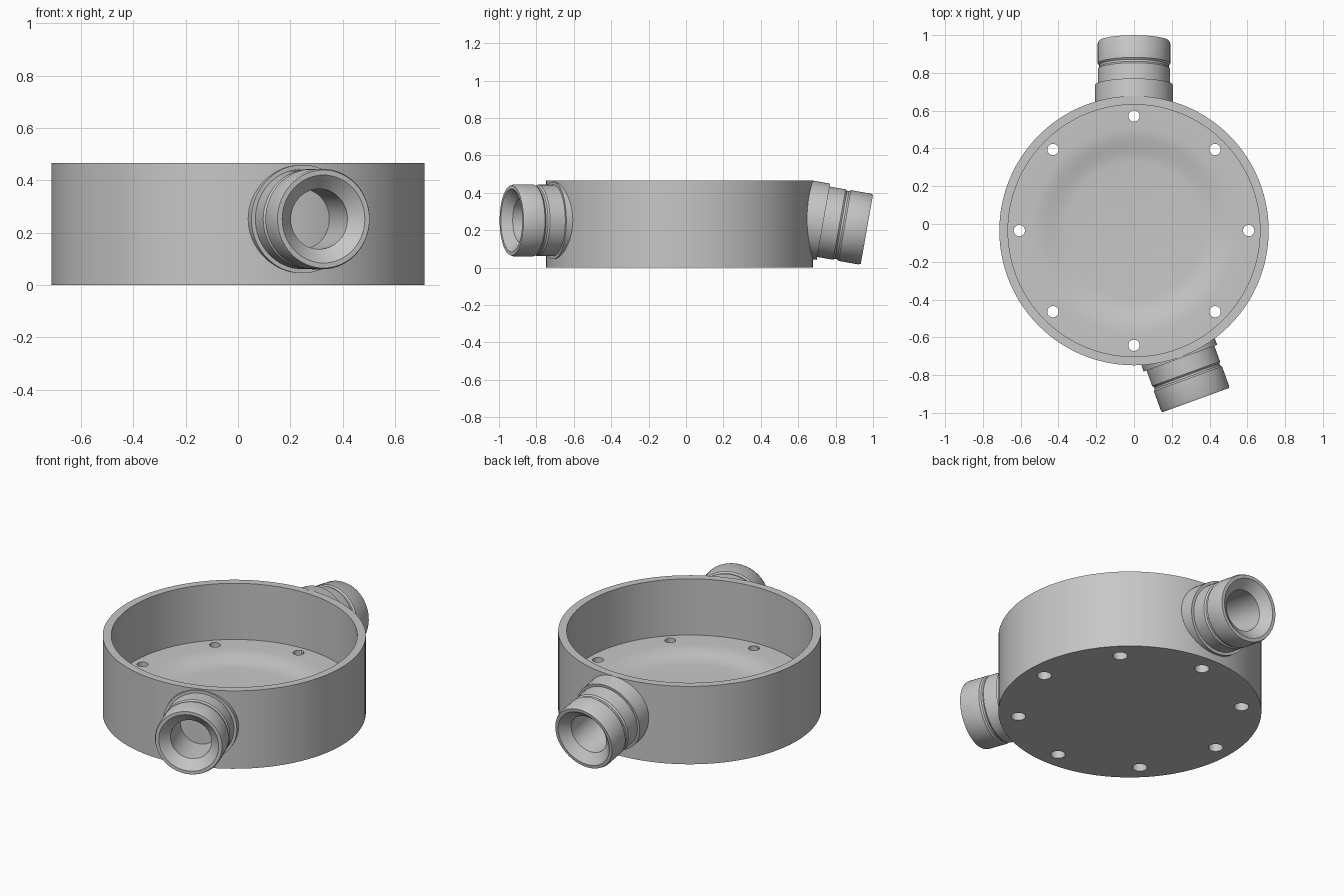
import bpy
import bmesh
import math
from mathutils import Matrix, Vector

cube = bpy.data.objects.get("Cube")
if cube:
    bpy.data.objects.remove(cube, do_unlink=True)

CENTRE_Y = -0.035
BODY_R, INNER_R, HEIGHT, FLOOR = 0.713, 0.667, 0.466, 0.13

grey = bpy.data.materials.new("plain grey")
grey.use_nodes = True
grey.diffuse_color = (0.57, 0.57, 0.57, 1)
grey.node_tree.nodes["Principled BSDF"].inputs["Base Color"].default_value = (0.57, 0.57, 0.57, 1)


def cylinder(name, radius, z0, z1, x=0, y=CENTRE_Y, sides=128):
    bpy.ops.mesh.primitive_cylinder_add(vertices=sides, radius=radius, depth=z1 - z0,
                                        location=(x, y, (z0 + z1) / 2))
    obj = bpy.context.object
    obj.name = name
    return obj


def revolve(name, profile, sides, matrix, ring):
    # Spin (z, radius) points; a ring profile joins its ends, others get flat caps
    bm = bmesh.new()
    loops = []
    for z, r in profile:
        angles = [math.tau * i / sides for i in range(sides)]
        loops.append([bm.verts.new((r * math.cos(a), r * math.sin(a), z)) for a in angles])
    pairs = list(zip(loops, loops[1:]))
    if ring:
        pairs.append((loops[-1], loops[0]))
    else:
        bm.faces.new(loops[0])
        bm.faces.new(loops[-1])
    for low, high in pairs:
        for i in range(sides):
            j = (i + 1) % sides
            bm.faces.new((low[i], low[j], high[j], high[i]))
    bmesh.ops.recalc_face_normals(bm, faces=bm.faces)
    mesh = bpy.data.meshes.new(name)
    bm.to_mesh(mesh)
    bm.free()
    mesh.transform(matrix)
    obj = bpy.data.objects.new(name, mesh)
    bpy.context.collection.objects.link(obj)
    return obj


def cut(obj, cutter):
    mod = obj.modifiers.new("cut", 'BOOLEAN')
    mod.operation = 'DIFFERENCE'
    mod.solver = 'EXACT'
    mod.object = cutter
    bpy.context.view_layer.objects.active = obj
    bpy.ops.object.modifier_apply(modifier=mod.name)
    bpy.data.objects.remove(cutter, do_unlink=True)


def finish(obj):
    obj.data.materials.clear()
    obj.data.materials.append(grey)
    bpy.ops.object.select_all(action='DESELECT')
    obj.select_set(True)
    bpy.context.view_layer.objects.active = obj
    bpy.ops.object.shade_smooth_by_angle(angle=math.radians(25))


def hose_port(name, end, direction):
    # Wall profile: (height behind the open end, radius)
    profile = [(0, 0.168), (0, 0.187), (-0.012, 0.192), (-0.12, 0.192), (-0.129, 0.184),
               (-0.14, 0.184), (-0.149, 0.191), (-0.236, 0.191), (-0.236, 0.207),
               (-0.40, 0.207), (-0.40, 0.115), (-0.048, 0.115)]
    turn = Vector(direction).to_track_quat('Z', 'Y').to_matrix().to_4x4()
    obj = revolve(name, profile, 64, Matrix.Translation(end) @ turn, True)
    # Trim the port where it meets the round housing
    cut(obj, cylinder("port_trimmer", BODY_R - 0.01, -0.5, 1))
    finish(obj)


# Open round housing whose floor dips gently in the middle
housing = cylinder("housing", BODY_R, 0, HEIGHT)
dish = []
for i in range(7):
    t = i / 6
    dish.append((FLOOR - 0.03 * (1 - t * t * (3 - 2 * t)), 0.36 + 0.18 * t))
cavity = dish + [(FLOOR, INNER_R), (1, INNER_R)]
cut(housing, revolve("cavity", cavity, 128, Matrix.Translation((0, CENTRE_Y, 0)), False))

# Ring of bolt holes through the floor, widened from below
for i in range(8):
    a = math.tau * i / 8
    x, y = 0.607 * math.cos(a), CENTRE_Y + 0.607 * math.sin(a)
    cut(housing, cylinder("bolt_hole", 0.03, -0.2, 0.3, x, y, 24))
    cut(housing, cylinder("bolt_recess", 0.04, -0.2, 0.06, x, y, 24))
finish(housing)

# Front port points 20 degrees sideways, back port tips 10 degrees down
side, dip = math.radians(20), math.radians(10)
out = Vector((math.sin(side), -math.cos(side), 0))
hose_port("front_port", Vector((0, CENTRE_Y, 0.252)) + out * 0.955, out)
hose_port("back_port", Vector((0, 0.967, 0.204)), (0, math.cos(dip), -math.sin(dip)))
